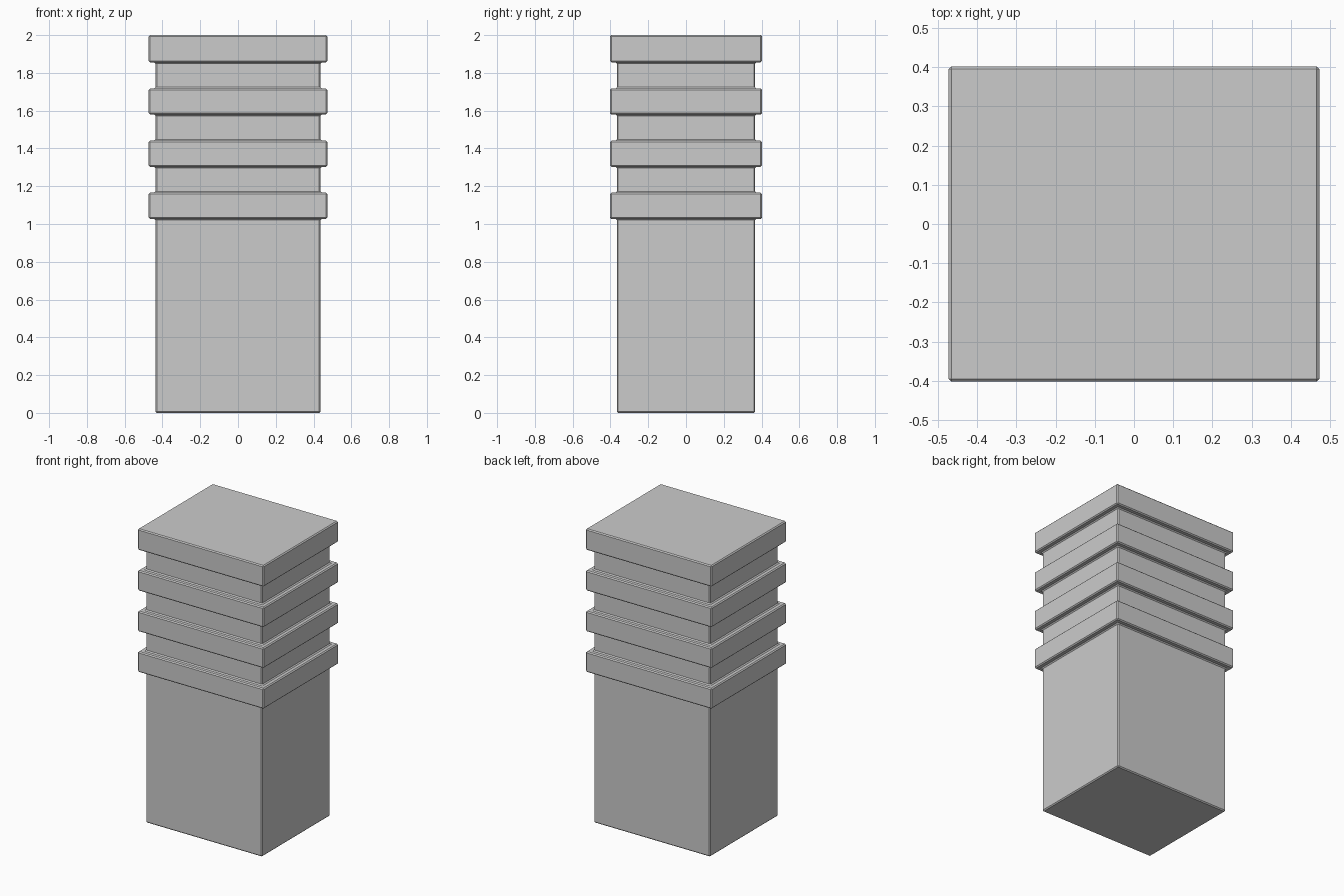
import bpy, bmesh

if "Cube" in bpy.data.objects:
    bpy.data.objects.remove(bpy.data.objects["Cube"])

CORE = (0.437, 0.366)   # half sizes of the plain shaft
BAND = (0.473, 0.402)   # half sizes of the raised bands
BANDS = [(1.027, 1.166), (1.303, 1.441), (1.580, 1.717), (1.856, 2.0)]

# Stepped outline from bottom to top: (half size, height)
levels = [(CORE, 0.0)]
for low, high in BANDS:
    levels += [(CORE, low), (BAND, low), (BAND, high), (CORE, high)]
levels.pop()  # the top band ends in a full flat cap

# Banded pillar as one closed solid
bm = bmesh.new()
rings = []
for (hx, hy), z in levels:
    rings.append([bm.verts.new((sx * hx, sy * hy, z))
                  for sx, sy in ((-1, -1), (1, -1), (1, 1), (-1, 1))])
for a, b in zip(rings, rings[1:]):
    for i in range(4):
        j = (i + 1) % 4
        bm.faces.new((a[i], a[j], b[j], b[i]))
bm.faces.new(rings[0][::-1])
bm.faces.new(rings[-1])
bmesh.ops.recalc_face_normals(bm, faces=bm.faces)

mesh = bpy.data.meshes.new("banded_pillar")
bm.to_mesh(mesh)
bm.free()
pillar = bpy.data.objects.new("banded_pillar", mesh)
bpy.context.collection.objects.link(pillar)

# Small chamfer on every edge
bevel = pillar.modifiers.new("chamfer", 'BEVEL')
bevel.width = 0.007
bevel.segments = 1
bevel.limit_method = 'ANGLE'
